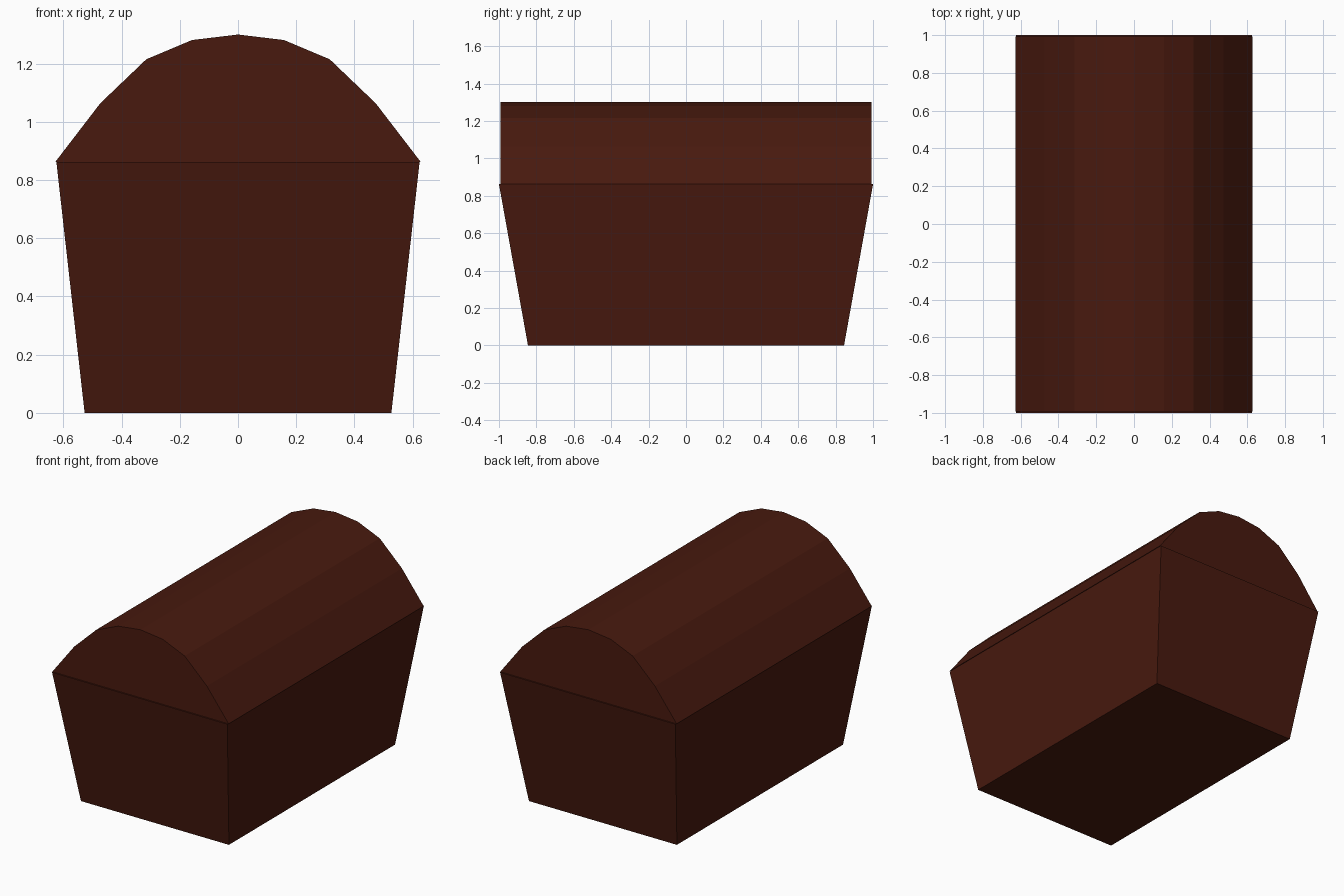
import bpy

if "Cube" in bpy.data.objects:
    bpy.data.objects.remove(bpy.data.objects["Cube"])

wood = bpy.data.materials.new("dark_wood")
wood.diffuse_color = (0.065, 0.010, 0.0045, 1)
wood.use_nodes = True
wood.node_tree.nodes["Principled BSDF"].inputs["Base Color"].default_value = wood.diffuse_color


def loft(name, ring_a, ring_b):
    """Closed solid between two matching rings of points."""
    n = len(ring_a)
    faces = [tuple(reversed(range(n))), tuple(range(n, 2 * n))]
    faces += [(i, (i + 1) % n, (i + 1) % n + n, i + n) for i in range(n)]
    mesh = bpy.data.meshes.new(name)
    mesh.from_pydata(ring_a + ring_b, [], faces)
    mesh.materials.append(wood)
    obj = bpy.data.objects.new(name, mesh)
    bpy.context.collection.objects.link(obj)
    return obj


def rectangle(x, y, z):
    return [(-x, -y, z), (x, -y, z), (x, y, z), (-x, y, z)]


# Chest body, flaring towards the rim
loft("chest_body", rectangle(0.527, 0.845, 0), rectangle(0.624, 1.0, 0.862))

# Faceted barrel lid: right half of the arch, mirrored to the left
half = [(0.628, 0.862), (0.473, 1.064), (0.315, 1.215), (0.158, 1.281)]
arch = half + [(0, 1.30)] + [(-x, z) for x, z in reversed(half)]
loft("barrel_lid", [(x, -0.992, z) for x, z in reversed(arch)][::-1],
     [(x, 0.992, z) for x, z in arch])

# Consistent outward normals
import bmesh
for obj in bpy.context.collection.objects:
    bm = bmesh.new()
    bm.from_mesh(obj.data)
    bmesh.ops.recalc_face_normals(bm, faces=bm.faces)
    bm.to_mesh(obj.data)
    bm.free()
